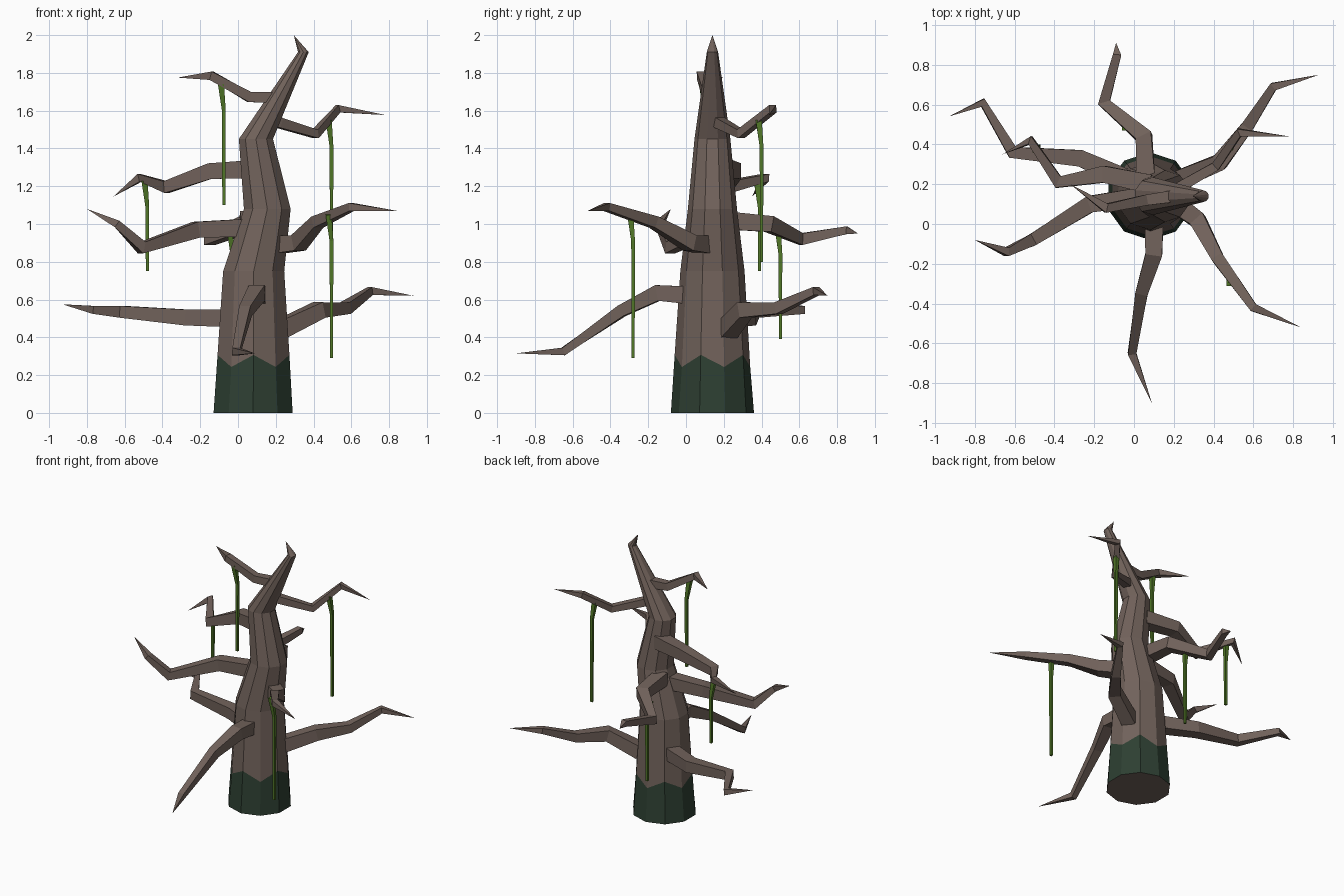
import bpy, bmesh, math
from mathutils import Vector

cube = bpy.data.objects.get("Cube")
if cube:
    bpy.data.objects.remove(cube, do_unlink=True)


def material(name, color):
    m = bpy.data.materials.new(name)
    m.use_nodes = True
    m.diffuse_color = (*color, 1)
    m.node_tree.nodes["Principled BSDF"].inputs["Base Color"].default_value = (*color, 1)
    return m


bark = material("bark brown", (0.165, 0.122, 0.104))
moss = material("moss green", (0.027, 0.050, 0.032))
vine_green = material("vine green", (0.080, 0.180, 0.020))


def finish(bm, name, *mats):
    bmesh.ops.recalc_face_normals(bm, faces=bm.faces)
    mesh = bpy.data.meshes.new(name)
    bm.to_mesh(mesh)
    bm.free()
    for m in mats:
        mesh.materials.append(m)
    obj = bpy.data.objects.new(name, mesh)
    bpy.context.collection.objects.link(obj)
    return obj


def bridge(bm, a, b, mat=0):
    n = len(a)
    for i in range(n):
        j = (i + 1) % n
        bm.faces.new((a[i], a[j], b[j], b[i])).material_index = mat


def fan(bm, ring, tip):
    for i in range(len(ring)):
        bm.faces.new((ring[i], ring[(i + 1) % len(ring)], tip))


# Trunk: ten-sided, bending upwards to a crooked point, mossy at the foot
SIDES = 10
CY = 0.14
bm = bmesh.new()


def trunk_ring(cx, z, r, zigzag=0.0):
    ring = []
    for k in range(SIDES):
        a = math.tau * k / SIDES - math.pi / 2
        dz = zigzag if k % 2 == 0 else -zigzag
        ring.append(bm.verts.new((cx + r * math.cos(a), CY + r * math.sin(a), z + dz)))
    return ring


rings = [trunk_ring(0.08, 0, 0.22), trunk_ring(0.082, 0.275, 0.2, 0.032),
         trunk_ring(0.083, 0.75, 0.17), trunk_ring(0.155, 1.08, 0.13),
         trunk_ring(0.095, 1.45, 0.095), trunk_ring(0.346, 1.91, 0.03)]
bm.faces.new(rings[0])
for i in range(len(rings) - 1):
    bridge(bm, rings[i], rings[i + 1], 1 if i == 0 else 0)
fan(bm, rings[-1], bm.verts.new((0.295, CY, 2.0)))
finish(bm, "trunk", bark, moss)


# Square tapering limb along a path, ending in a point
def limb(name, path, widths, mat, pointed=True, ref=Vector((0, 0, 1))):
    pts = [Vector(p) for p in path]
    bm = bmesh.new()
    rings = []
    for i, p in enumerate(pts):
        if pointed and i == len(pts) - 1:
            break
        d_in = (p - pts[i - 1]).normalized() if i else Vector()
        d_out = (pts[i + 1] - p).normalized() if i < len(pts) - 1 else Vector()
        t = (d_in + d_out).normalized()
        side = t.cross(ref).normalized()
        up = side.cross(t)
        h = widths[i]
        rings.append([bm.verts.new(p + side * h * sx + up * h * sy)
                      for sx, sy in ((-1, -1), (1, -1), (1, 1), (-1, 1))])
    bm.faces.new(rings[0])
    for a, b in zip(rings, rings[1:]):
        bridge(bm, a, b)
    if pointed:
        fan(bm, rings[-1], bm.verts.new(pts[-1]))
    else:
        bm.faces.new(rings[-1])
    return finish(bm, name, mat)


THICK = (0.048, 0.042, 0.031, 0.021)
THIN = (0.03, 0.027, 0.023, 0.02)
branches = {
    "front_branch": (THICK, [(0.1, 0.05, 0.62), (0.1, -0.15, 0.635), (0.04, -0.34, 0.54),
                             (-0.01, -0.65, 0.325), (0.09, -0.9, 0.315)]),
    "front_left_branch": (THICK, [(0.2, 0.11, 0.89), (0.32, 0.02, 0.9), (0.42, -0.17, 1.01),
                                  (0.6, -0.42, 1.09), (0.84, -0.52, 1.07)]),
    "low_left_branch": (THICK, [(0.22, 0.22, 0.44), (0.43, 0.31, 0.545), (0.57, 0.49, 0.555),
                                (0.7, 0.69, 0.645), (0.93, 0.75, 0.62)]),
    "high_left_branch": (THIN, [(0.15, 0.15, 1.56), (0.22, 0.18, 1.535), (0.41, 0.29, 1.477),
                                (0.53, 0.46, 1.61), (0.78, 0.44, 1.577)]),
    "back_branch": (THICK, [(0.06, 0.2, 1.02), (0.05, 0.44, 1.0), (-0.15, 0.61, 0.92),
                            (-0.085, 0.85, 0.967), (-0.09, 0.91, 0.95)]),
    "low_right_branch": (THICK, [(0.03, 0.2, 0.5), (-0.27, 0.33, 0.505), (-0.61, 0.36, 0.535),
                                 (-0.76, 0.61, 0.545), (-0.93, 0.54, 0.575)]),
    "front_right_branch": (THICK, [(0.06, 0.14, 0.98), (-0.22, 0.1, 0.97), (-0.51, -0.08, 0.875),
                                   (-0.64, -0.14, 1.0), (-0.8, -0.08, 1.08)]),
    "upper_right_branch": (THICK, [(0.08, 0.2, 1.29), (-0.15, 0.25, 1.28), (-0.38, 0.21, 1.195),
                                   (-0.52, 0.42, 1.245), (-0.66, 0.35, 1.145)]),
    "top_right_branch": (THIN, [(0.2, 0.14, 1.67), (0.06, 0.12, 1.672), (-0.14, 0.08, 1.785),
                                (-0.32, 0.2, 1.775)]),
}
for name, (widths, path) in branches.items():
    limb(name, path, widths, bark)

# Hanging vines: x, y, top, bottom
vines = {
    "front_left_vine": (0.495, -0.28, 1.05, 0.29),
    "high_left_vine": (0.495, 0.4, 1.55, 0.8),
    "back_vine": (-0.03, 0.5, 0.98, 0.39),
    "upper_right_vine": (-0.48, 0.39, 1.23, 0.75),
    "top_right_vine": (-0.075, 0.1, 1.74, 1.1),
}
for name, (x, y, top, bottom) in vines.items():
    path = [(x - 0.015, y - 0.015, top), (x, y, top - 0.14), (x, y, bottom)]
    limb(name, path, (0.016, 0.01, 0.008), vine_green, False, Vector((0, 1, 0)))
